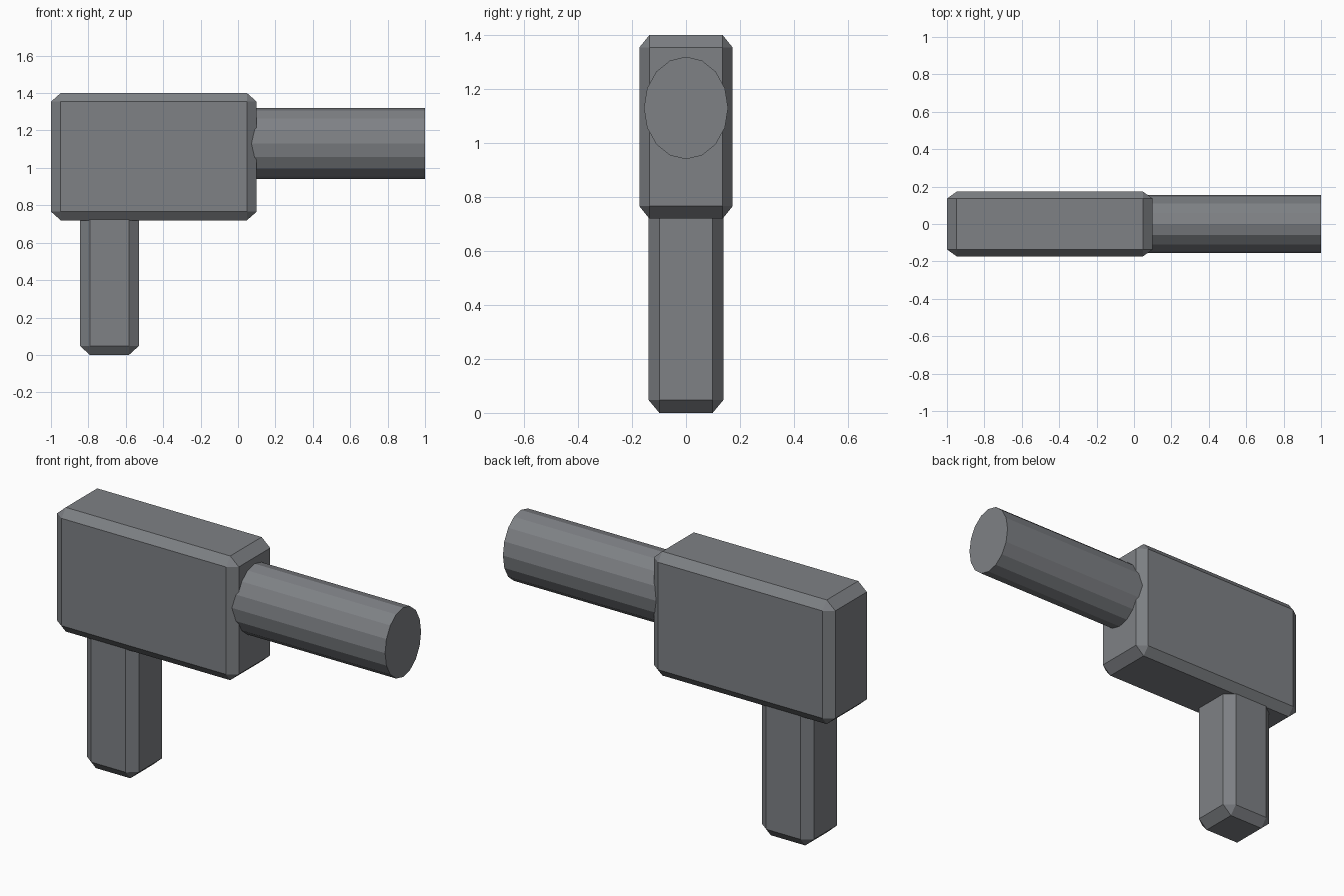
import bpy, bmesh, math
from mathutils import Matrix, Vector

if "Cube" in bpy.data.objects:
    bpy.data.objects.remove(bpy.data.objects["Cube"])

gray = bpy.data.materials.new("gunmetal gray")
gray.diffuse_color = (0.21, 0.22, 0.235, 1)
gray.use_nodes = True
gray.node_tree.nodes["Principled BSDF"].inputs["Base Color"].default_value = gray.diffuse_color


def finish(name, bm):
    bmesh.ops.recalc_face_normals(bm, faces=bm.faces[:])
    mesh = bpy.data.meshes.new(name)
    bm.to_mesh(mesh)
    bm.free()
    mesh.materials.append(gray)
    obj = bpy.data.objects.new(name, mesh)
    bpy.context.collection.objects.link(obj)
    return obj


def chamfered_box(name, low, high, chamfer):
    """Box with flat chamfers of a different width along each axis."""
    low, high = Vector(low), Vector(high)
    bm = bmesh.new()
    bmesh.ops.create_cube(bm, size=1)
    # bevel in units of the chamfer, then scale to the real size
    bmesh.ops.scale(bm, vec=[(h - l) / c for l, h, c in zip(low, high, chamfer)],
                    verts=bm.verts[:])
    bmesh.ops.bevel(bm, geom=bm.edges[:], offset=1, segments=1,
                    affect='EDGES', profile=0.5)
    bmesh.ops.scale(bm, vec=chamfer, verts=bm.verts[:])
    bmesh.ops.translate(bm, vec=(low + high) / 2, verts=bm.verts[:])
    return finish(name, bm)


# Main block
chamfered_box("body", (-1, -0.173, 0.72), (0.10, 0.173, 1.40), (0.052, 0.037, 0.046))

# Grip, its upper end sunk into the body
chamfered_box("handle", (-0.845, -0.139, 0), (-0.53, 0.139, 0.82), (0.053, 0.04, 0.048))

# Oval sixteen-sided barrel, its rear end sunk into the body
bm = bmesh.new()
bmesh.ops.create_cone(bm, cap_ends=True, segments=16, radius1=1, radius2=1, depth=1)
bmesh.ops.rotate(bm, matrix=Matrix.Rotation(math.pi / 2, 3, 'Y'), verts=bm.verts[:])
bmesh.ops.scale(bm, vec=(1.0, 0.156, 0.19), verts=bm.verts[:])
bmesh.ops.translate(bm, vec=(0.5, 0, 1.13), verts=bm.verts[:])
finish("barrel", bm)
